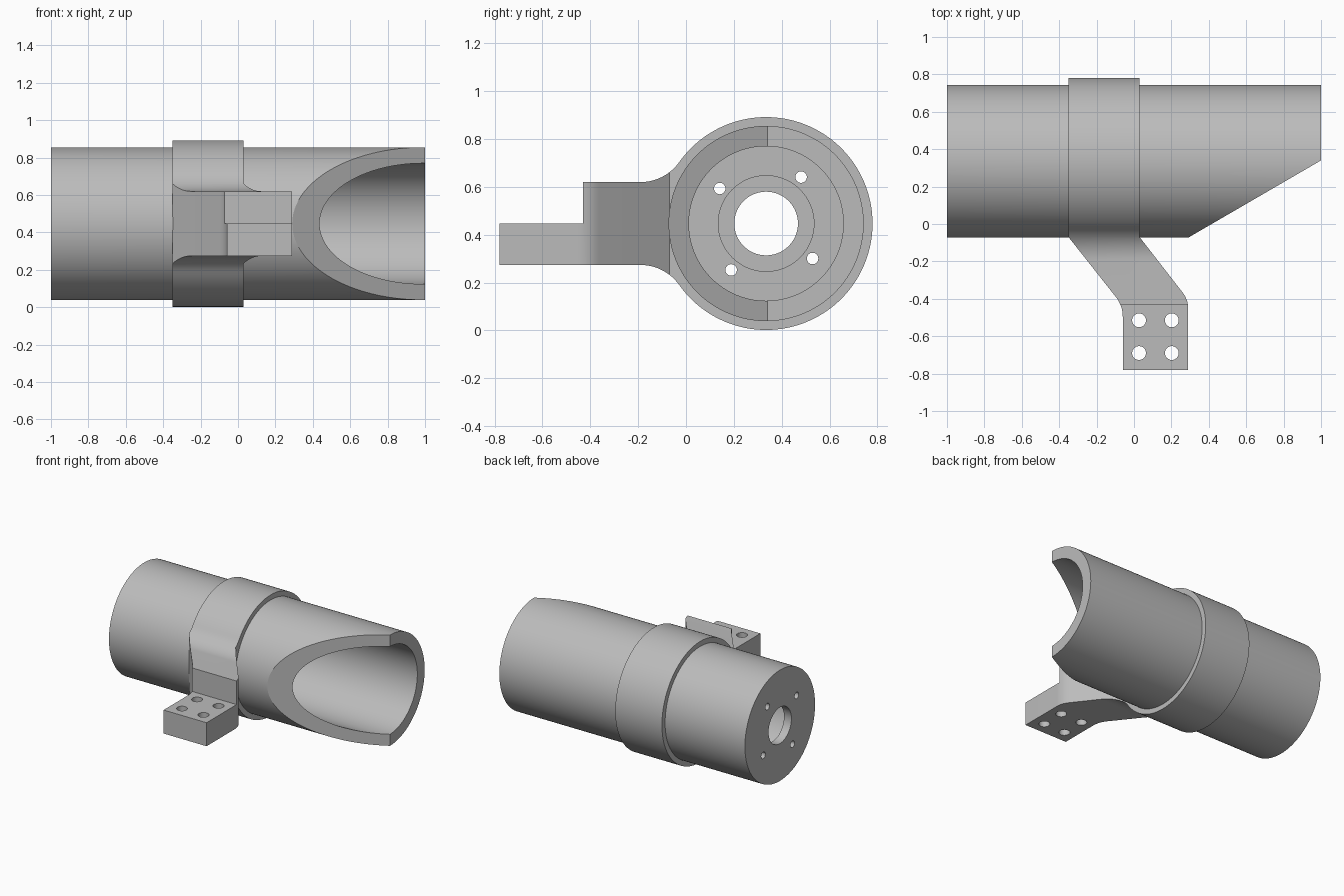
import bpy, bmesh
from math import sin, cos, pi, radians, sqrt, atan2
from mathutils import Vector

cube = bpy.data.objects.get("Cube")
if cube:
    bpy.data.objects.remove(cube)

grey = bpy.data.materials.new("plain grey")
grey.use_nodes = True
grey.diffuse_color = (0.5, 0.5, 0.5, 1)
grey.node_tree.nodes["Principled BSDF"].inputs["Base Color"].default_value = (0.5, 0.5, 0.5, 1)

CY, CZ = 0.335, 0.447      # tube axis
TUBE_R, BORE_R, RING_R = 0.408, 0.323, 0.445
SEG = 128


def finish(name, bm):
    bmesh.ops.recalc_face_normals(bm, faces=bm.faces)
    mesh = bpy.data.meshes.new(name)
    bm.to_mesh(mesh)
    bm.free()
    mesh.materials.append(grey)
    obj = bpy.data.objects.new(name, mesh)
    bpy.context.collection.objects.link(obj)
    return obj


def prism(name, pts, axis, lo, hi):
    """Extrude a 2D outline: (y, z) along x, or (x, y) along z."""
    place = (lambda p: (lo, p[0], p[1])) if axis == "x" else (lambda p: (p[0], p[1], lo))
    step = Vector((hi - lo, 0, 0)) if axis == "x" else Vector((0, 0, hi - lo))
    bm = bmesh.new()
    face = bm.faces.new([bm.verts.new(place(p)) for p in pts])
    new = bmesh.ops.extrude_face_region(bm, geom=[face], use_keep_orig=True)["geom"]
    bmesh.ops.translate(bm, vec=step, verts=[g for g in new if isinstance(g, bmesh.types.BMVert)])
    return finish(name, bm)


def arc(c, r, a0, a1, n):
    return [(c[0] + r * cos(a0 + (a1 - a0) * i / n), c[1] + r * sin(a0 + (a1 - a0) * i / n))
            for i in range(n + 1)]


def disc(c, r, n=32):
    return arc(c, r, 0, 2 * pi, n)[:-1]


def round_corner(a, b, c, size, n=8):
    a, b, c = Vector(a), Vector(b), Vector(c)
    p, q = b + (a - b).normalized() * size, b + (c - b).normalized() * size
    return [tuple(p * (1 - t) ** 2 + b * 2 * t * (1 - t) + q * t * t)
            for t in (i / n for i in range(n + 1))]


def boolean(obj, cutter, op="DIFFERENCE"):
    mod = obj.modifiers.new(op.lower(), "BOOLEAN")
    mod.operation, mod.solver, mod.object = op, "EXACT", cutter
    bpy.context.view_layer.objects.active = obj
    bpy.ops.object.modifier_apply(modifier=mod.name)
    bpy.data.objects.remove(cutter)


# Tube: lathed closed section with an end wall and an inner recess round the shaft hole
section = [(1, TUBE_R), (-1, TUBE_R), (-1, 0.133), (-0.94, 0.133), (-0.94, 0.2),
           (-0.91, 0.2), (-0.91, BORE_R), (1, BORE_R)]
bm = bmesh.new()
rings = [[bm.verts.new((x, CY + r * cos(2 * pi * i / SEG), CZ + r * sin(2 * pi * i / SEG)))
          for i in range(SEG)] for x, r in section]
for k, ring in enumerate(rings):
    nxt = rings[(k + 1) % len(rings)]
    for i in range(SEG):
        j = (i + 1) % SEG
        bm.faces.new((ring[i], ring[j], nxt[j], nxt[i]))
tube = finish("tube", bm)

# Slanted mouth and the four screw holes of the end wall
slope = 0.41 / 0.705
boolean(tube, prism("mouth_cutter", [(0.295 - 0.3 / slope, -0.37), (1.2, 0.34 + 0.2 * slope),
                                     (1.2, -0.37)], "z", -0.5, 1.5))
for k in range(4):
    a = radians(53 + 90 * k)
    boolean(tube, prism("screw_cutter", disc((CY + 0.243 * cos(a), CZ + 0.243 * sin(a)), 0.024),
                        "x", -1.1, -0.8))

# Clamp bracket side outline: ring, fillets into the arm, stepped tab
HALF, FIL = 0.173, 0.2
dy = sqrt((RING_R + FIL) ** 2 - (HALF + FIL) ** 2)
tangent = atan2(HALF + FIL, -dy)
top, low = CZ + HALF, CZ - HALF
outline = arc((CY, CZ), RING_R, -tangent, tangent, 112)
outline += arc((CY - dy, top + FIL), FIL, tangent - pi, -pi / 2, 12)[1:]
outline += [(-0.43, top), (-0.43, CZ), (-0.78, CZ), (-0.78, low)]
outline += arc((CY - dy, low - FIL), FIL, pi / 2, pi - tangent, 12)[:-1]
bracket = prism("clamp_bracket", outline, "x", -0.5, 0.5)

# Plan outline: straight band over the ring, slanted arm, square tab
plan = [(0.03, 1), (-0.35, 1), (-0.35, -0.07)]
plan += round_corner((-0.35, -0.07), (-0.06, -0.437), (-0.06, -0.78), 0.06)
plan += [(-0.06, -0.9), (0.29, -0.9)]
plan += round_corner((0.29, -0.78), (0.29, -0.405), (0.03, -0.07), 0.05)
plan += [(0.03, -0.07)]
boolean(bracket, prism("plan_cutter", plan, "z", -0.5, 1.5), "INTERSECT")

# Bore for the tube and the bolt holes in the tab
boolean(bracket, prism("bore_cutter", disc((CY, CZ), TUBE_R - 0.01, SEG), "x", -1, 1))
for x in (0.027, 0.202):
    for y in (-0.515, -0.69):
        boolean(bracket, prism("bolt_cutter", disc((x, y), 0.037), "z", -0.2, 1))

# Smooth shading with sharp edges kept
for obj in (tube, bracket):
    bpy.ops.object.select_all(action="DESELECT")
    obj.select_set(True)
    bpy.context.view_layer.objects.active = obj
    bpy.ops.object.shade_smooth_by_angle(angle=radians(25))
